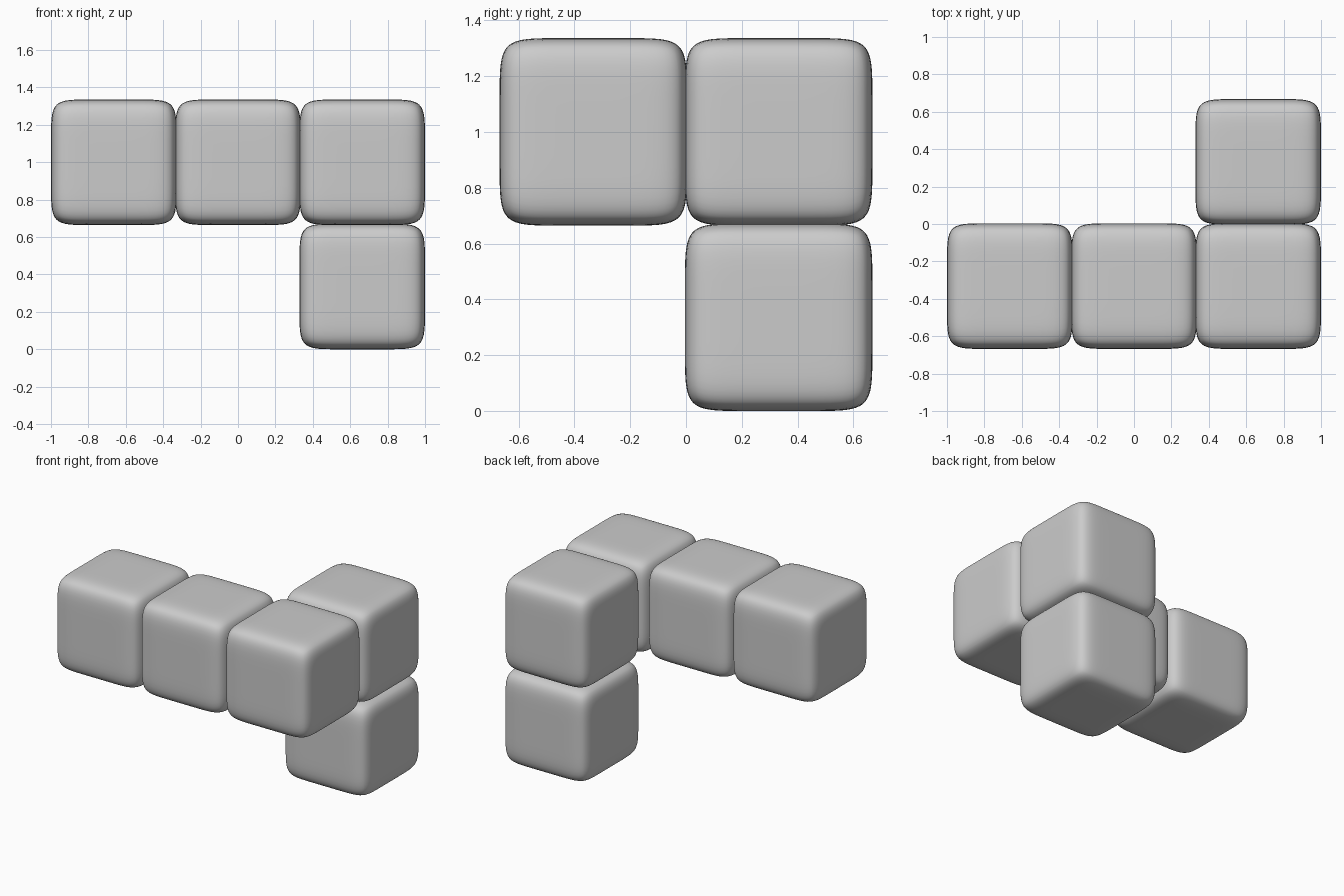
import bpy, bmesh, math
from mathutils import Vector

if "Cube" in bpy.data.objects:
    bpy.data.objects.remove(bpy.data.objects["Cube"])

HALF = 0.336      # half width of a block at the middle of its faces
PITCH = 0.664     # spacing between block centres
POWER = 7.5       # squareness of the pillowed block


def pillow_mesh():
    # cube grid, points gathered toward the edges, then rounded as a superellipsoid
    bm = bmesh.new()
    bmesh.ops.create_cube(bm, size=2)
    bmesh.ops.subdivide_edges(bm, edges=bm.edges[:], cuts=23, use_grid_fill=True)
    for v in bm.verts:
        p = Vector([math.sin(c * math.pi / 2) for c in v.co])
        r = sum(abs(c) ** POWER for c in p) ** (1 / POWER)
        v.co = p * (HALF / r)
    for f in bm.faces:
        f.smooth = True
    me = bpy.data.meshes.new("pillow_block")
    bm.to_mesh(me)
    bm.free()
    return me


mesh = pillow_mesh()
low, high = HALF, HALF + PITCH
front, back = -PITCH / 2, PITCH / 2

# front row of three, one block behind its right end, one hanging below that
blocks = {
    "row_left_block": (-PITCH, front, high),
    "row_middle_block": (0, front, high),
    "row_right_block": (PITCH, front, high),
    "back_upper_block": (PITCH, back, high),
    "back_lower_block": (PITCH, back, low),
}
for name, loc in blocks.items():
    ob = bpy.data.objects.new(name, mesh)
    ob.location = loc
    bpy.context.collection.objects.link(ob)
